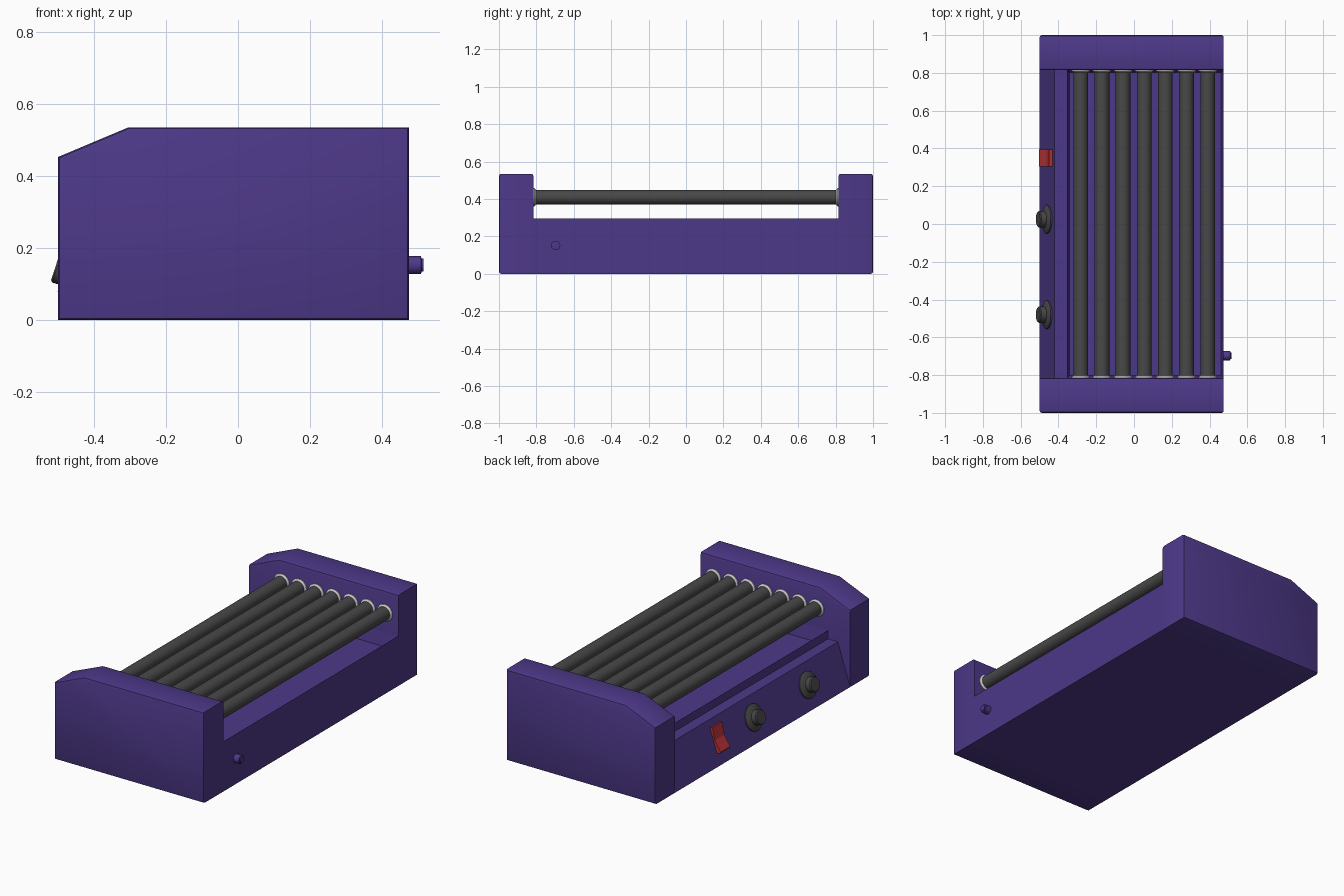
import bpy, bmesh, math
from mathutils import Vector, Matrix

if "Cube" in bpy.data.objects:
    bpy.data.objects.remove(bpy.data.objects["Cube"])


def material(name, r, g, b):
    m = bpy.data.materials.new(name)
    m.diffuse_color = (r, g, b, 1)
    m.use_nodes = True
    m.node_tree.nodes["Principled BSDF"].inputs["Base Color"].default_value = m.diffuse_color
    return m


PURPLE = material("purple_enamel", 0.075, 0.04, 0.25)
DARK = material("dark_rubber", 0.065, 0.065, 0.065)
RED = material("red_plastic", 0.5, 0.035, 0.04)
LIGHT = material("light_collar", 0.75, 0.75, 0.72)


def finish(name, bm, mat, smooth=False):
    bmesh.ops.recalc_face_normals(bm, faces=bm.faces)
    me = bpy.data.meshes.new(name)
    bm.to_mesh(me)
    bm.free()
    ob = bpy.data.objects.new(name, me)
    bpy.context.collection.objects.link(ob)
    me.materials.append(mat)
    if smooth:
        bpy.ops.object.select_all(action='DESELECT')
        ob.select_set(True)
        bpy.context.view_layer.objects.active = ob
        bpy.ops.object.shade_smooth_by_angle(angle=math.radians(35))
    return ob


def prism(profile, y0, y1):
    """Extrude an XZ profile along y."""
    bm = bmesh.new()
    face = bm.faces.new([bm.verts.new((x, y0, z)) for x, z in profile])
    ext = bmesh.ops.extrude_face_region(bm, geom=[face])["geom"]
    bmesh.ops.translate(bm, vec=(0, y1 - y0, 0),
                        verts=[v for v in ext if isinstance(v, bmesh.types.BMVert)])
    bmesh.ops.recalc_face_normals(bm, faces=bm.faces)
    return bm


def lathe(name, profile, origin, axis, mat, sides=32):
    """Turned part: profile of (radius, height) along the axis from origin."""
    bm = bmesh.new()
    rings = [[bm.verts.new((r * math.cos(2 * math.pi * i / sides),
                            r * math.sin(2 * math.pi * i / sides), h))
              for i in range(sides)] for r, h in profile]
    for a, b in zip(rings, rings[1:]):
        for i in range(sides):
            j = (i + 1) % sides
            bm.faces.new((a[i], a[j], b[j], b[i]))
    bm.faces.new(rings[0])
    bm.faces.new(rings[-1])
    rot = Vector(axis).to_track_quat('Z', 'Y').to_matrix().to_4x4()
    bm.transform(Matrix.Translation(origin) @ rot)
    return finish(name, bm, mat, True)


# End housings with chamfered front corner and softened rims
cap = [(-0.5, 0), (0.475, 0), (0.475, 0.535), (-0.305, 0.535), (-0.5, 0.453)]
for side, label in ((-1, "near"), (1, "far")):
    bm = prism(cap, side * 0.815, side * 1.0)
    rim = []
    for e in bm.edges:
        a, b = e.verts
        outer = all(abs(v.co.y) > 0.99 for v in e.verts)
        inner_top = all(abs(v.co.y) < 0.9 and v.co.z > 0.4 for v in e.verts)
        if outer or inner_top:
            rim.append(e)
    bmesh.ops.bevel(bm, geom=rim, offset=0.012, segments=2, profile=0.5,
                    affect='EDGES')
    finish(label + "_end_housing", bm, PURPLE, True)

# Base with sloping control panel, ledge and sunken drip tray
bm = prism([(-0.5, 0), (0.475, 0), (0.475, 0.295), (-0.355, 0.295),
            (-0.355, 0.245), (-0.42, 0.245)], -0.815, 0.815)
top = max(bm.faces, key=lambda f: f.calc_center_median().z)
bmesh.ops.inset_region(bm, faces=[top], thickness=0.02)
floor = max((f for f in bm.faces if f.calc_center_median().z > 0.29),
            key=lambda f: f.calc_area())
bmesh.ops.translate(bm, vec=(0, 0, -0.08), verts=floor.verts)
finish("base_with_tray", bm, PURPLE)

# Seven heating rollers with flared collars at both ends
for i in range(7):
    x = -0.282 + i * 0.112
    lathe(f"roller_{i + 1}", [(0.039, 0), (0.039, 1.64)],
          (x, -0.82, 0.41), (0, 1, 0), DARK)
    for side in (-1, 1):
        lathe(f"roller_collar_{i + 1}_{'far' if side > 0 else 'near'}",
              [(0.04, 0), (0.049, 0.008), (0.049, 0.018)],
              (x, side * 0.802, 0.41), (0, side, 0), LIGHT)

# Control panel frame: t runs up the slope, n points out of it
t = Vector((0.08, 0, 0.245)).normalized()
n = Vector((-t.z, 0, t.x))


def on_panel(y, z):
    return Vector((-0.5 + 0.08 * z / 0.245, y, z))


# Two temperature knobs
for i, y in enumerate((0.025, -0.48)):
    lathe(f"control_knob_{i + 1}",
          [(0.075, -0.003), (0.075, 0.007), (0.066, 0.014), (0.05, 0.016),
           (0.043, 0.02), (0.043, 0.048), (0.038, 0.053)],
          on_panel(y, 0.13), n, DARK)

# Rocker switch with a shallow V face
centre = on_panel(0, 0.135)
rocker = [(-0.075, -0.005), (-0.075, 0.02), (-0.068, 0.026), (0, 0.009),
          (0.075, 0.017), (0.075, -0.005)]
pts = [centre + t * a + n * b for a, b in rocker]
finish("power_switch", prism([(p.x, p.z) for p in pts], 0.305, 0.395), RED)

# Cable outlet on the rear
lathe("cable_outlet", [(0.025, 0), (0.025, 0.035), (0.018, 0.036), (0.018, 0.042)],
      (0.474, -0.697, 0.152), (1, 0, 0), PURPLE, 24)
